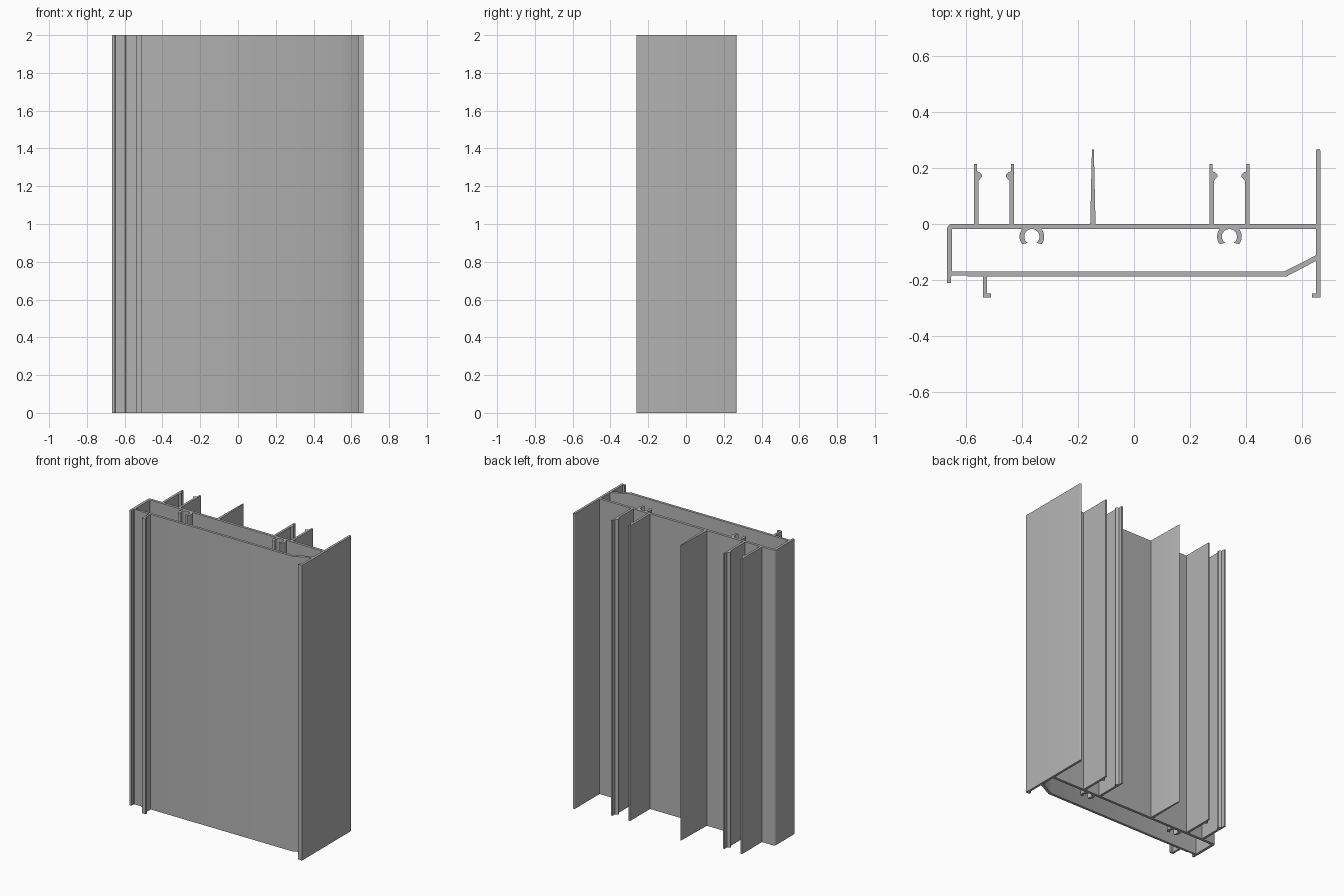
import bpy
import bmesh
from math import sin, cos, radians

HEIGHT = 2.0
WEB = -0.018          # underside of the back web

if "Cube" in bpy.data.objects:
    bpy.data.objects.remove(bpy.data.objects["Cube"])

metal = bpy.data.materials.new("grey aluminium")
metal.use_nodes = True
colour = (0.45, 0.45, 0.45, 1)
metal.diffuse_color = colour
metal.node_tree.nodes["Principled BSDF"].inputs["Base Color"].default_value = colour


def extrude(name, outline):
    """Raise a plan outline to the full height of the bar."""
    bm = bmesh.new()
    face = bm.faces.new([bm.verts.new((x, y, 0)) for x, y in outline])
    top = bmesh.ops.extrude_face_region(bm, geom=[face])
    bmesh.ops.translate(bm, vec=(0, 0, HEIGHT),
                        verts=[v for v in top["geom"] if isinstance(v, bmesh.types.BMVert)])
    bmesh.ops.recalc_face_normals(bm, faces=bm.faces)
    mesh = bpy.data.meshes.new(name)
    bm.to_mesh(mesh)
    bm.free()
    mesh.materials.append(metal)
    obj = bpy.data.objects.new(name, mesh)
    bpy.context.collection.objects.link(obj)
    bpy.ops.object.select_all(action='DESELECT')
    obj.select_set(True)
    bpy.context.view_layer.objects.active = obj
    bpy.ops.object.shade_smooth_by_angle(angle=radians(35))
    return obj


def arc(cx, cy, r, start, end, steps):
    angles = [radians(start + (end - start) * i / steps) for i in range(steps + 1)]
    return [(cx + r * cos(a), cy + r * sin(a)) for a in angles]


def place(points, cx, side):
    return [(cx + side * x, y) for x, y in points]


# Back web and left wall, joined by a rounded corner
extrude("back_web", [(-0.648, WEB), (0.648, WEB), (0.648, 0)]
        + arc(-0.648, WEB, 0.018, 90, 180, 6))
extrude("left_wall", [(-0.666, WEB), (-0.666, -0.21), (-0.652, -0.21),
                      (-0.652, -0.187), (-0.648, -0.183), (-0.648, WEB)])

# Front web with a shallow step at the left and a slanted right end
extrude("front_web", [(-0.648, -0.17), (-0.648, -0.183), (-0.597, -0.183), (-0.593, -0.187),
                      (0.543, -0.187), (0.648, -0.132), (0.648, -0.112), (0.533, -0.17)])

# Tall right wall with a rounded rear edge and a small foot
extrude("right_wall", [(0.634, -0.262), (0.664, -0.262)]
        + arc(0.656, 0.26, 0.008, 0, 180, 8)
        + [(0.648, -0.247), (0.634, -0.247)])

# Hooked lip under the front web
extrude("front_hook", [(-0.538, -0.187), (-0.538, -0.262), (-0.51, -0.262),
                       (-0.51, -0.247), (-0.524, -0.247), (-0.524, -0.187)])

# Tapered middle fin
extrude("middle_fin", [(-0.156, 0), (-0.137, 0), (-0.143, 0.262), (-0.145, 0.268),
                       (-0.148, 0.268), (-0.15, 0.262)])

# Two clip channels: facing fins with inward catches
fin = [(0.071, 0), (0.071, 0.214), (0.06, 0.214), (0.06, 0.187), (0.052, 0.185),
       (0.043, 0.176), (0.042, 0.17), (0.055, 0.154), (0.055, 0)]
for channel, cx in (("left_end", -0.499), ("right_end", 0.34)):
    for fin_name, side in (("inner", -1), ("outer", 1)):
        extrude(f"{channel}_clip_fin_{fin_name}", place(fin, cx, side))

# Two screw bosses: open C shapes under the back web
arm = arc(0, -0.045, 0.044, -38, 38, 10) + arc(0, -0.045, 0.027, 90, -55, 14)
for boss, cx in (("left_end", -0.364), ("right_end", 0.34)):
    for arm_name, side in (("a", -1), ("b", 1)):
        extrude(f"{boss}_screw_boss_arm_{arm_name}", place(arm, cx, side))
